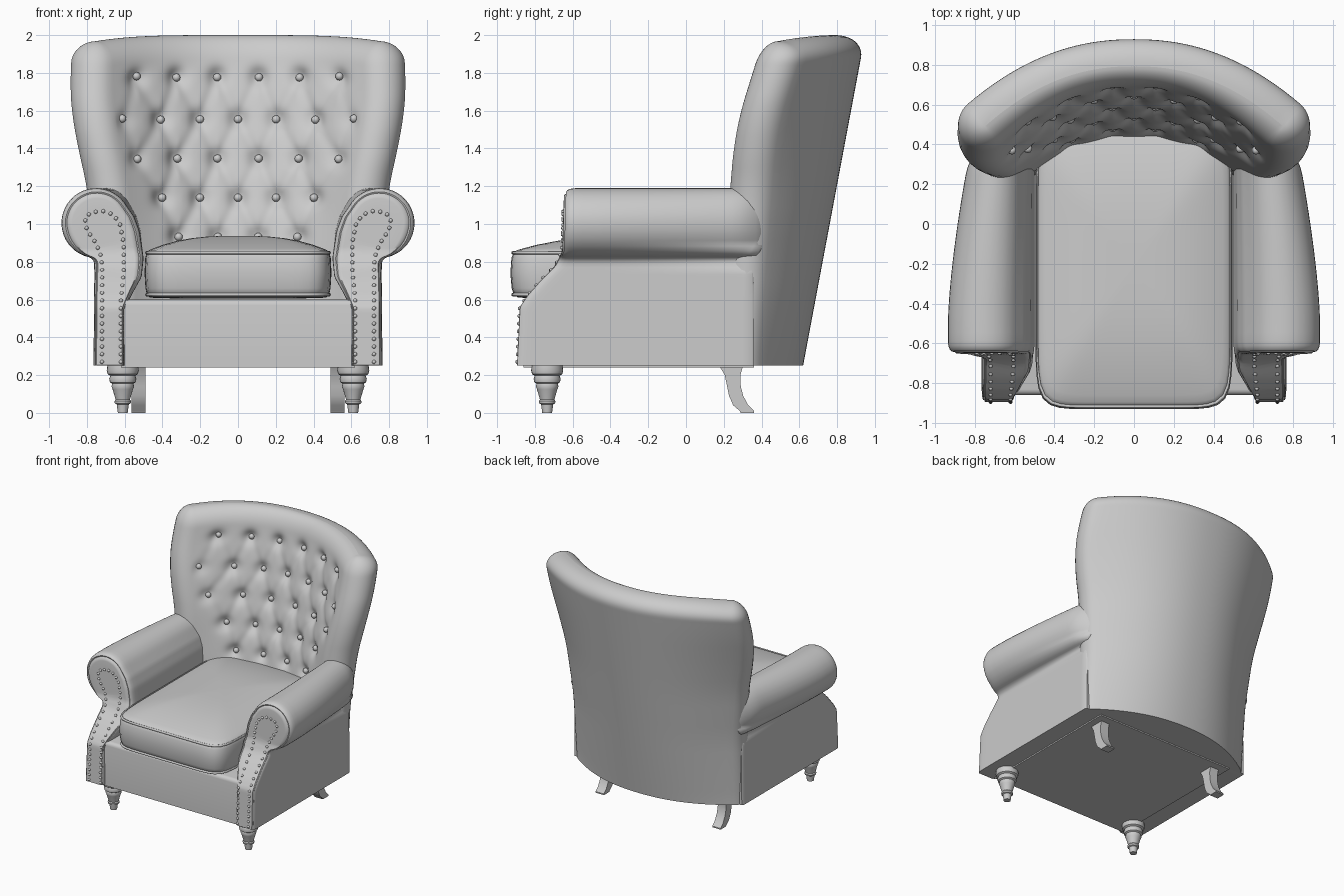
import bpy, bmesh
from math import sin, cos, pi, radians, hypot, exp
from mathutils import Matrix, Vector

if "Cube" in bpy.data.objects:
    bpy.data.objects.remove(bpy.data.objects["Cube"])

grey = bpy.data.materials.new("grey upholstery")
grey.use_nodes = True
grey.diffuse_color = (0.6, 0.6, 0.6, 1)
grey.node_tree.nodes["Principled BSDF"].inputs["Base Color"].default_value = (0.6, 0.6, 0.6, 1)


def interp(v, pts):
    if v <= pts[0][0]:
        return pts[0][1]
    for (a, p), (b, q) in zip(pts, pts[1:]):
        if v <= b:
            return p + (q - p) * (v - a) / (b - a)
    return pts[-1][1]


def smooth(v, pts):
    return sum(interp(v + .02 * k, pts) for k in range(-5, 6)) / 11


def resample(pts, count):
    lengths = [0]
    for a, b in zip(pts, pts[1:]):
        lengths.append(lengths[-1] + hypot(b[0] - a[0], b[1] - a[1]))
    xs = list(zip(lengths, [p[0] for p in pts]))
    zs = list(zip(lengths, [p[1] for p in pts]))
    steps = [lengths[-1] * i / (count - 1) for i in range(count)]
    return [(interp(d, xs), interp(d, zs)) for d in steps]


def finish(name, bm, angle=50):
    bmesh.ops.remove_doubles(bm, verts=bm.verts, dist=0.0002)
    bmesh.ops.recalc_face_normals(bm, faces=bm.faces)
    mesh = bpy.data.meshes.new(name)
    bm.to_mesh(mesh)
    bm.free()
    mesh.materials.append(grey)
    ob = bpy.data.objects.new(name, mesh)
    bpy.context.collection.objects.link(ob)
    bpy.ops.object.select_all(action='DESELECT')
    ob.select_set(True)
    bpy.context.view_layer.objects.active = ob
    bpy.ops.object.shade_smooth_by_angle(angle=radians(angle))
    return ob


def loft(name, rings, caps="", angle=50):
    bm = bmesh.new()
    rows = [[bm.verts.new(p) for p in ring] for ring in rings]
    n = len(rows[0])
    for a, b in zip(rows, rows[1:]):
        for i in range(n):
            j = (i + 1) % n
            bm.faces.new((a[i], a[j], b[j], b[i]))
    if "start" in caps:
        bm.faces.new(rows[0])
    if "end" in caps:
        bm.faces.new(rows[-1])
    if "bridge" in caps:
        for row in (rows[0], rows[-1]):
            for i in range(n // 2 - 1):
                bm.faces.new((row[i], row[i + 1], row[n - 2 - i], row[n - 1 - i]))
    return finish(name, bm, angle)


def beads(name, points, radius, subdivisions):
    bm = bmesh.new()
    for p in points:
        bmesh.ops.create_icosphere(bm, subdivisions=subdivisions, radius=radius,
                                   matrix=Matrix.Translation(p))
    return finish(name, bm, 80)


# Button layout of the tufted back, with creases between neighbours
rows = [(1.78, 6, .215), (1.555, 7, .203), (1.345, 6, .215), (1.135, 5, .2), (.93, 4, .21)]
buttons = [[((i - (n - 1) / 2) * pitch, z) for i in range(n)] for z, n, pitch in rows]
creases = [(a, b) for up, low in zip(buttons, buttons[1:])
           for a in up for b in low if abs(a[0] - b[0]) < .16]
all_buttons = [b for row in buttons for b in row]


def dent(x, z):
    if z < .8:
        return 0
    near = min((x - bx) ** 2 + (z - bz) ** 2 for bx, bz in all_buttons)
    line = 1
    for (ax, az), (bx, bz) in creases:
        dx, dz = bx - ax, bz - az
        t = ((x - ax) * dx + (z - az) * dz) / (dx * dx + dz * dz)
        t = max(0, min(1, t))
        line = min(line, (x - ax - t * dx) ** 2 + (z - az - t * dz) ** 2)
    return .036 * exp(-near / .0026) + .008 * exp(-line / .001) - .008


# Curved wing back: crescent sections stacked upward with a rounded top
half_width = [(.25, .76), (.8, .76), (1.2, .8), (1.4, .845), (1.6, .88), (1.75, .889), (2, .878)]
wing_front = [(.25, .15), (1.2, .235), (1.4, .25), (1.6, .285), (1.8, .345), (1.95, .39), (2, .41)]
inner_mid = [(.25, .35), (.9, .45), (1.9, .705), (2, .72)]
front_points = []


def back_section(z, shrink):
    back = .62 + .188 * (z - .25)
    inner = smooth(z, inner_mid)
    tip = .13
    ym, hm = (back + inner) / 2, (back - inner) / 2
    xt, yt = smooth(z, half_width) - tip, smooth(z, wing_front) + tip

    def frame(s):
        c = Vector((xt * s, ym - (ym - yt) * abs(s) ** 2.2 - .04 * (1 - shrink)))
        slope = -(ym - yt) * 2.2 * abs(s) ** 1.2 * (1 if s > 0 else -1) / xt
        tangent = Vector((1, slope)).normalized()
        h = (hm + (tip - hm) * s * s) * shrink
        return c, tangent, Vector((-tangent.y, tangent.x)), h

    def lift(p, s):
        drop = .032 * s ** 4 * max(0, min(1, (z - 1.2) / .8))
        return (p.x, p.y, z - drop)

    ring = []
    for i in range(141):
        s = i / 70 - 1
        c, t, n, h = frame(s)
        p = c - n * h
        p += n * dent(p.x, z) * shrink * (1 - s ** 8)
        ring.append(lift(p, s))
    front_points.extend(ring)
    c, t, n, h = frame(1)
    ring += [lift(c + (t * sin(a) - n * cos(a)) * h, 1) for a in [pi * k / 14 for k in range(1, 14)]]
    for i in range(41):
        s = 1 - i / 20
        c, t, n, h = frame(s)
        ring.append(lift(c + n * h, s))
    c, t, n, h = frame(-1)
    ring += [lift(c + (n * cos(a) - t * sin(a)) * h, -1) for a in [pi * k / 14 for k in range(1, 14)]]
    return ring


sections = [back_section(.25 + 1.63 * i / 110, 1) for i in range(111)]
for k in range(1, 11):
    a = pi / 2 * k / 10
    sections.append(back_section(1.88 + .12 * sin(a), cos(a)))
loft("wing_back", sections, "start")

spots = []
for bx, bz in all_buttons:
    p = min(front_points, key=lambda q: (q[0] - bx) ** 2 + (q[2] - bz) ** 2)
    spots.append((p[0], p[1] - .006, p[2]))
beads("back_buttons", spots, .022, 2)

# Scroll arms: one profile lofted from back to front, shrinking to a bridged end
arc = [(.75 + .185 * cos(radians(a)), 1.005 + .185 * sin(radians(a))) for a in range(150, -81, -10)]
profile = resample([(.6, .25), (.6, .55), (.56, .63), (.51, .72), (.5, .82), (.52, .96), (.55, 1.04)]
                   + arc + [(.76, .8), (.765, .25)], 120)
arm_front = [(.25, -.895), (.56, -.88), (.62, -.84), (.7, -.77), (.78, -.69), (.86, -.655), (1.2, -.645)]
arm_back = [(.8, .36), (.9, .42)]
spine = [(.25, .68), (.6, .68), (.8, .66), (1, .73)]


def arm_ring(side, t, f, offset):
    ring = []
    for x, z in profile:
        zc = max(.3, min(1, z))
        xc = interp(zc, spine)
        px, pz = xc + (x - xc) * f, zc + (z - zc) * f
        if z < .26:
            pz = .25 + (pz - .25) * .2
        y0, y1 = interp(pz, arm_back), interp(pz, arm_front) + offset
        y = y0 + (y1 - y0) * t
        taper = .28 * max(0, (y + .5) / .92) ** 1.5 + .15 * max(0, (y - .25) / .17) ** 2
        taper *= max(0, min(1, (pz - .75) / .15))
        ring.append((side * (px - max(0, px - .5) * taper), y, pz))
    return ring


nail_path = [(.72, .27), (.72, .78), (.73, .85), (.76, .91), (.8, .97), (.81, 1.03), (.78, 1.06), (.72, 1.07),
             (.66, 1.05), (.625, 1), (.605, .9), (.605, .75), (.62, .6), (.62, .27)]
front_rings = [(1, .06), (.985, .036), (.95, .018), (.9, .01), (.86, .014), (.81, .002), (.72, 0), (.45, 0)]
for side, word in ((1, "left"), (-1, "right")):
    rings = [arm_ring(side, 0, f, .06) for f in (.5, .9)]
    rings += [arm_ring(side, .01 + .99 * i / 24, 1, .06) for i in range(24)]
    rings += [arm_ring(side, 1, f, off) for f, off in front_rings]
    loft(word + "_arm", rings, "bridge")
    beads(word + "_arm_nails", [(side * x, interp(z, arm_front) + .001, z)
                                for x, z in resample(nail_path, 44)], .012, 1)

# Seat base and front rail
bm = bmesh.new()
bmesh.ops.create_cube(bm, size=1, matrix=Matrix.Translation((0, -.25, .42))
                      @ Matrix.Diagonal((1.24, 1.22, .36, 1)))
edges = [e for e in bm.edges if all(v.co.y < -.5 and v.co.z > .5 for v in e.verts)]
bmesh.ops.bevel(bm, geom=edges, offset=.03, segments=4, profile=.5, affect='EDGES')
finish("seat_base", bm)


# Seat cushion with crowned top, tucked under the back
def outline(r, z, count=96):
    ring = []
    for i in range(count):
        a = 2 * pi * i / count
        c, s = cos(a), sin(a)
        k = r / (abs(c) ** 9 + abs(s) ** 9) ** (1 / 9)
        ring.append((.495 * k * c, -.215 + .715 * k * s, z))
    return ring


levels = [(.01, .605), (.6, .605), (.94, .61), (.975, .625), (.99, .66), (1, .74), (.992, .82), (.975, .85)]
levels += [(r, .85 + .087 * (1 - r ** 2.8)) for r in (.95, .9, .8, .65, .5, .35, .2, .01)]
loft("seat_cushion", [outline(r, z) for r, z in levels], "start end")


# Piping around the cushion seams
def piping(name, z):
    rings = []
    for k in range(9):
        a = 2 * pi * k / 8
        rings.append(outline(.982 + .011 * cos(a), z + .009 * sin(a)))
    loft(name, rings, angle=80)


piping("cushion_top_piping", .848)
piping("cushion_bottom_piping", .626)

# Turned front legs and curved back legs
turning = [(.08, .26), (.085, .225), (.08, .205), (.066, .197), (.072, .18), (.068, .162), (.056, .155),
           (.06, .14), (.054, .125), (.038, .07), (.044, .062), (.042, .05), (.032, .045), (.026, 0)]
curve = [(.17, .305, .26), (.205, .288, .2), (.218, .29, .14), (.228, .303, .09), (.25, .33, .04), (.285, .36, .01),
         (.29, .36, 0)]
for side, word in ((1, "left"), (-1, "right")):
    loft(word + "_front_leg", [[(side * .61 + r * cos(2 * pi * i / 24), -.735 + r * sin(2 * pi * i / 24), z)
                                for i in range(24)] for r, z in turning], "start end", 40)
    loft(word + "_back_leg", [[(side * x, y, z) for x, y in ((.49, a), (.565, a), (.565, b), (.49, b))]
                              for a, b, z in curve], "start end", 40)
